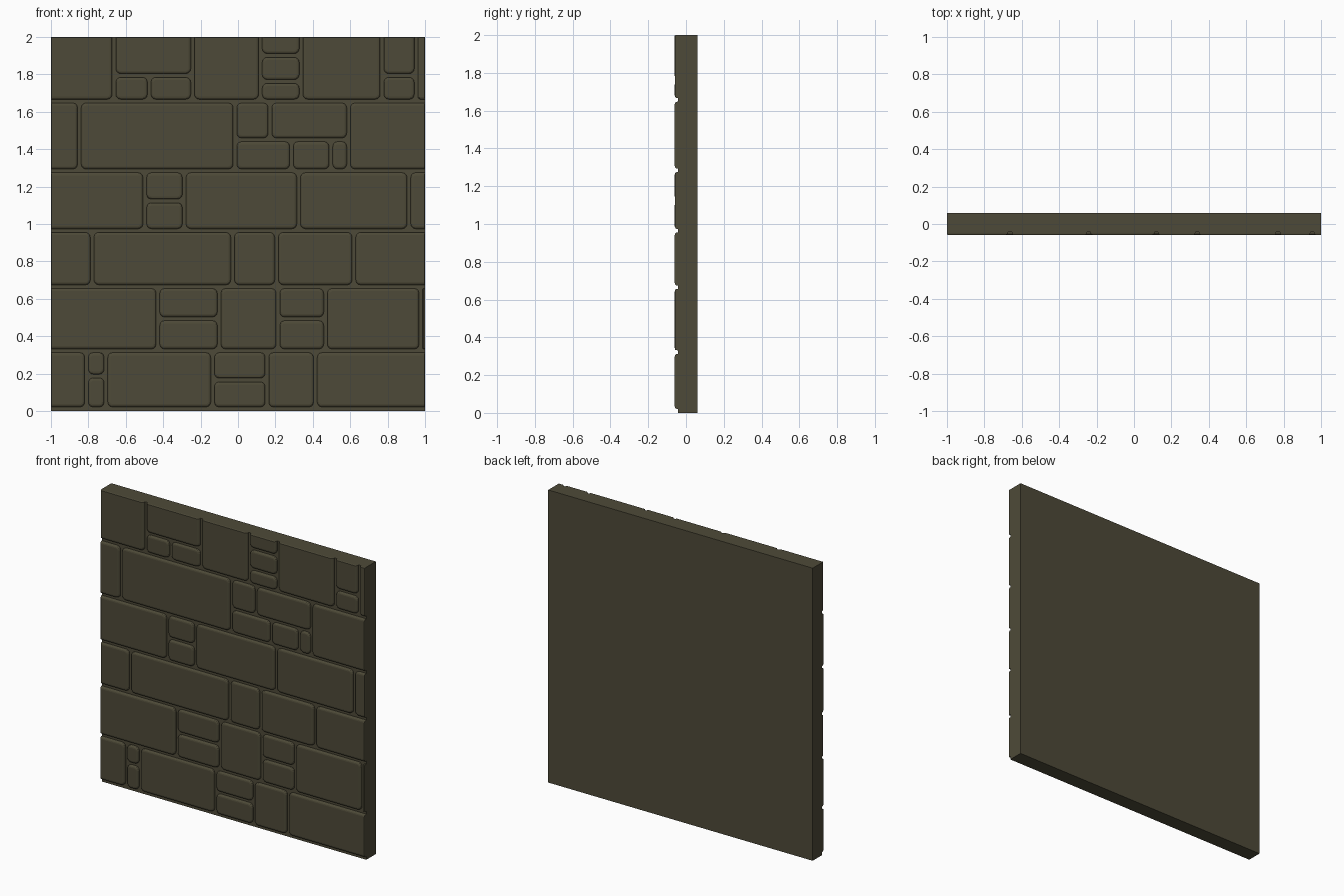
import bpy, bmesh, math, random

if "Cube" in bpy.data.objects:
    bpy.data.objects.remove(bpy.data.objects["Cube"])

random.seed(4)
SLAB_FRONT, FACE, GAP = -0.042, -0.06, 0.0095

stone_mat = bpy.data.materials.new("dark olive stone")
stone_mat.diffuse_color = (0.076, 0.0685, 0.0395, 1)
stone_mat.use_nodes = True
stone_mat.node_tree.nodes["Principled BSDF"].inputs["Base Color"].default_value = stone_mat.diffuse_color


def finish(name, bm):
    mesh = bpy.data.meshes.new(name)
    bm.to_mesh(mesh)
    bm.free()
    mesh.materials.append(stone_mat)
    obj = bpy.data.objects.new(name, mesh)
    bpy.context.collection.objects.link(obj)


def outline(x0, x1, z0, z1, cut, inset, radius):
    """Rounded rectangle; sides cut off by the panel edge keep square corners."""
    l, r, b, t = [inset * (0.25 if c else 1) for c in cut]
    x0, x1, z0, z1 = x0 + l, x1 - r, z0 + b, z1 - t
    rad = max(radius - inset, radius * 0.3)
    corners = [(x1, z1, -1, -1, cut[1] or cut[3]), (x0, z1, 1, -1, cut[0] or cut[3]),
               (x0, z0, 1, 1, cut[0] or cut[2]), (x1, z0, -1, 1, cut[1] or cut[2])]
    pts = []
    for k, (x, z, sx, sz, square) in enumerate(corners):
        if square:
            pts.append((x, z))
            continue
        for s in range(4):
            a = math.radians(90 * k + 30 * s)
            pts.append((x + rad * (sx + math.cos(a)), z + rad * (sz + math.sin(a))))
    return pts


def stone(bm, x0, x1, z0, z1):
    """One raised stone with a rounded-over rim, trimmed at the panel edge."""
    cut = (x0 <= -1, x1 >= 1, False, z1 >= 2)
    x0, x1 = x0 + (0 if cut[0] else GAP), x1 - (0 if cut[1] else GAP)
    z0, z1 = z0 + GAP, z1 - (0 if cut[3] else GAP)
    size = min(x1 - x0, z1 - z0)
    bevel, radius = min(0.015, size * 0.3), min(0.026, size * 0.35)
    face = FACE + random.choice((0, 0.001, 0.002))
    levels = [(0, SLAB_FRONT + 0.002)]
    for s in range(4):
        a = math.radians(30 * s)
        levels.append((bevel * (1 - math.cos(a)), face + 0.012 * (1 - math.sin(a))))
    rings = [[bm.verts.new((x, y, z)) for x, z in outline(x0, x1, z0, z1, cut, i, radius)]
             for i, y in levels]
    for lo, hi in zip(rings, rings[1:]):
        n = len(lo)
        for i in range(n):
            j = (i + 1) % n
            bm.faces.new((lo[i], lo[j], hi[j], hi[i]))
    bm.faces.new(rings[-1])


# Backing slab
bm = bmesh.new()
bmesh.ops.create_cube(bm, size=1)
for v in bm.verts:
    v.co = (v.co.x * 2, 0.06 if v.co.y > 0 else SLAB_FRONT, v.co.z * 2 + 1)
finish("backing_slab", bm)

# Courses: joint heights, then joint positions along each course
course_z = [0.012, 0.322, 0.665, 0.965, 1.284, 1.657, 2]
course_x = [
    [-1, -.81, -.706, -.136, .155, .414, 1],
    [-1, -.428, -.101, .214, .468, .978, 1],
    [-1, -.78, -.029, .206, .62, 1],
    [-1, -.498, -.288, .324, .914, 1],
    [-1, -.848, -.016, .591, 1],
    [-1, -.663, -.243, .12, .337, .77, .952, 1],
]
# Cells divided into smaller stones: (course, cell) -> joint heights
stacks = {(0, 1): [.187], (0, 3): [.166], (1, 1): [.493], (1, 3): [.493],
          (3, 1): [1.123], (4, 2): [1.45], (5, 1): [1.794],
          (5, 3): [1.762, 1.901], (5, 5): [1.794]}
# Upright joints inside divided cells: (course, cell, layer) -> x positions
uprights = {(4, 2, 0): [.286, .497], (4, 2, 1): [.171], (5, 1, 0): [-.475]}

for c, xs in enumerate(course_x):
    bm = bmesh.new()
    for k in range(len(xs) - 1):
        zs = [course_z[c]] + stacks.get((c, k), []) + [course_z[c + 1]]
        for layer in range(len(zs) - 1):
            parts = [xs[k]] + uprights.get((c, k, layer), []) + [xs[k + 1]]
            for a, b in zip(parts, parts[1:]):
                stone(bm, a, b, zs[layer], zs[layer + 1])
    finish("stone_course_%d" % (c + 1), bm)
